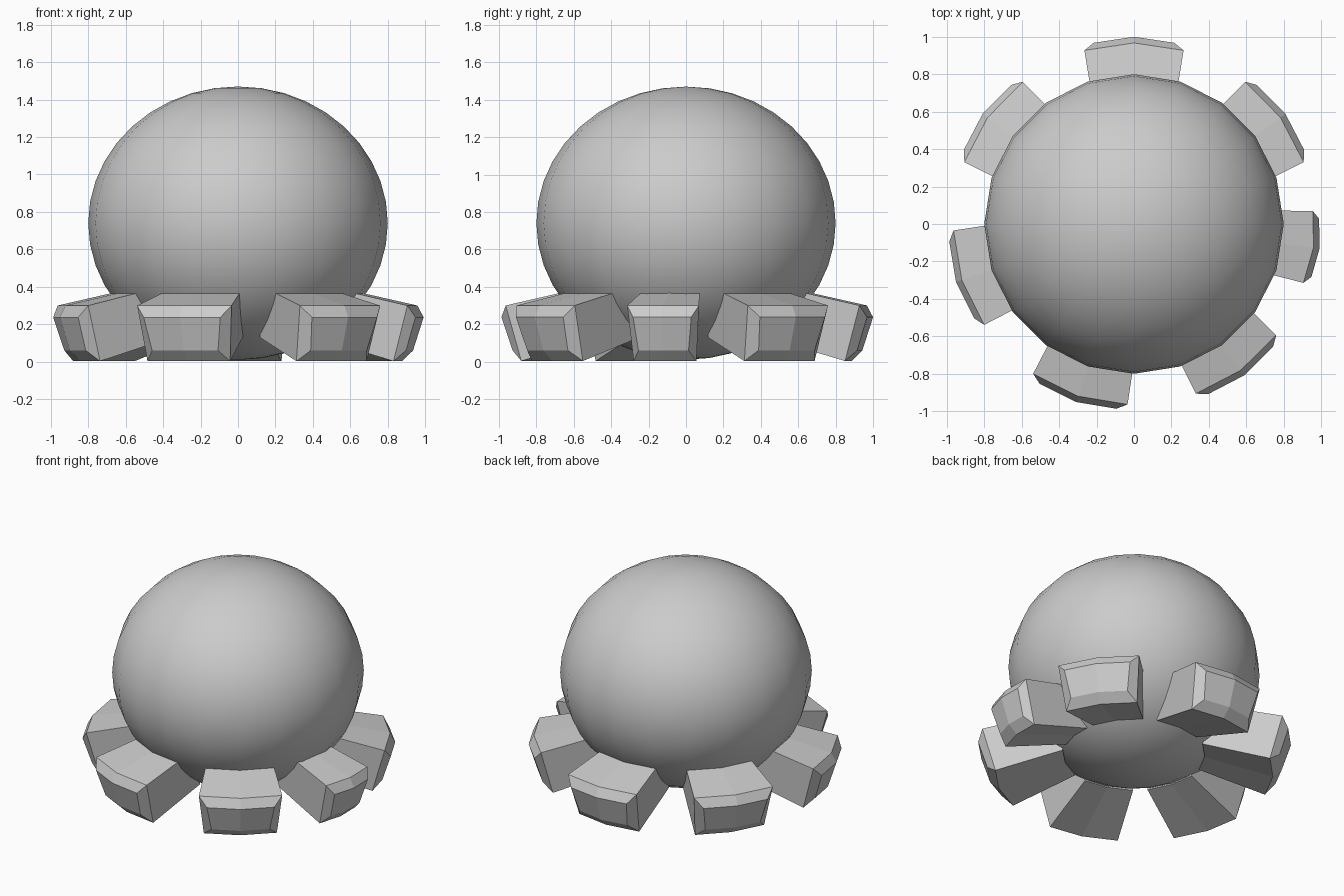
import bpy, bmesh
from math import radians, cos, sin

if "Cube" in bpy.data.objects:
    bpy.data.objects.remove(bpy.data.objects["Cube"])

# Body: faceted round shell, slightly squashed vertically
bpy.ops.mesh.primitive_uv_sphere_add(segments=20, ring_count=20, radius=1, location=(0, 0, 0.74))
body = bpy.context.object
body.name = "round_body"
body.scale = (0.8, 0.8, 0.73)
bpy.ops.object.transform_apply(location=False, rotation=False, scale=True)
bpy.ops.object.shade_smooth_by_angle(angle=radians(40))


def add_foot(name, angle, width):
    """Stubby foot lofted from root to shoulder to tip, ridged along its middle."""
    # (top r, top z, top half width, bottom r, bottom z, bottom half width)
    sections = [
        (0.50, 0.405, 0.19, 0.45, 0.13, 0.165),
        (0.967, 0.300, 0.265, 0.885, 0.003, 0.232),
        (1.00, 0.237, 0.215, 0.943, 0.06, 0.185),
    ]
    bm = bmesh.new()
    c, s = cos(radians(angle)), sin(radians(angle))

    def vert(r, lat, z):
        r -= abs(lat) * 0.15
        return bm.verts.new((r * c - lat * s, r * s + lat * c, z))

    rings = []
    for tr, tz, tw, br, bz, bw in sections:
        rings.append([vert(tr, k * tw * width, tz) for k in (-1, 0, 1)] +
                     [vert(br, k * bw * width, bz) for k in (1, 0, -1)])
    for a, b in zip(rings, rings[1:]):
        for i in range(6):
            j = (i + 1) % 6
            bm.faces.new((a[i], a[j], b[j], b[i]))
    for ring in (rings[0], rings[-1]):
        bm.faces.new((ring[0], ring[1], ring[4], ring[5]))
        bm.faces.new((ring[1], ring[2], ring[3], ring[4]))
    bmesh.ops.recalc_face_normals(bm, faces=bm.faces)
    mesh = bpy.data.meshes.new(name)
    bm.to_mesh(mesh)
    bm.free()
    bpy.context.collection.objects.link(bpy.data.objects.new(name, mesh))


# Six wide feet evenly stepped, plus one narrower foot filling the last gap
for i in range(6):
    add_foot(f"foot_{i + 1}", 36 + 54 * i, 1.0)
add_foot("foot_narrow", -7.5, 0.73)
